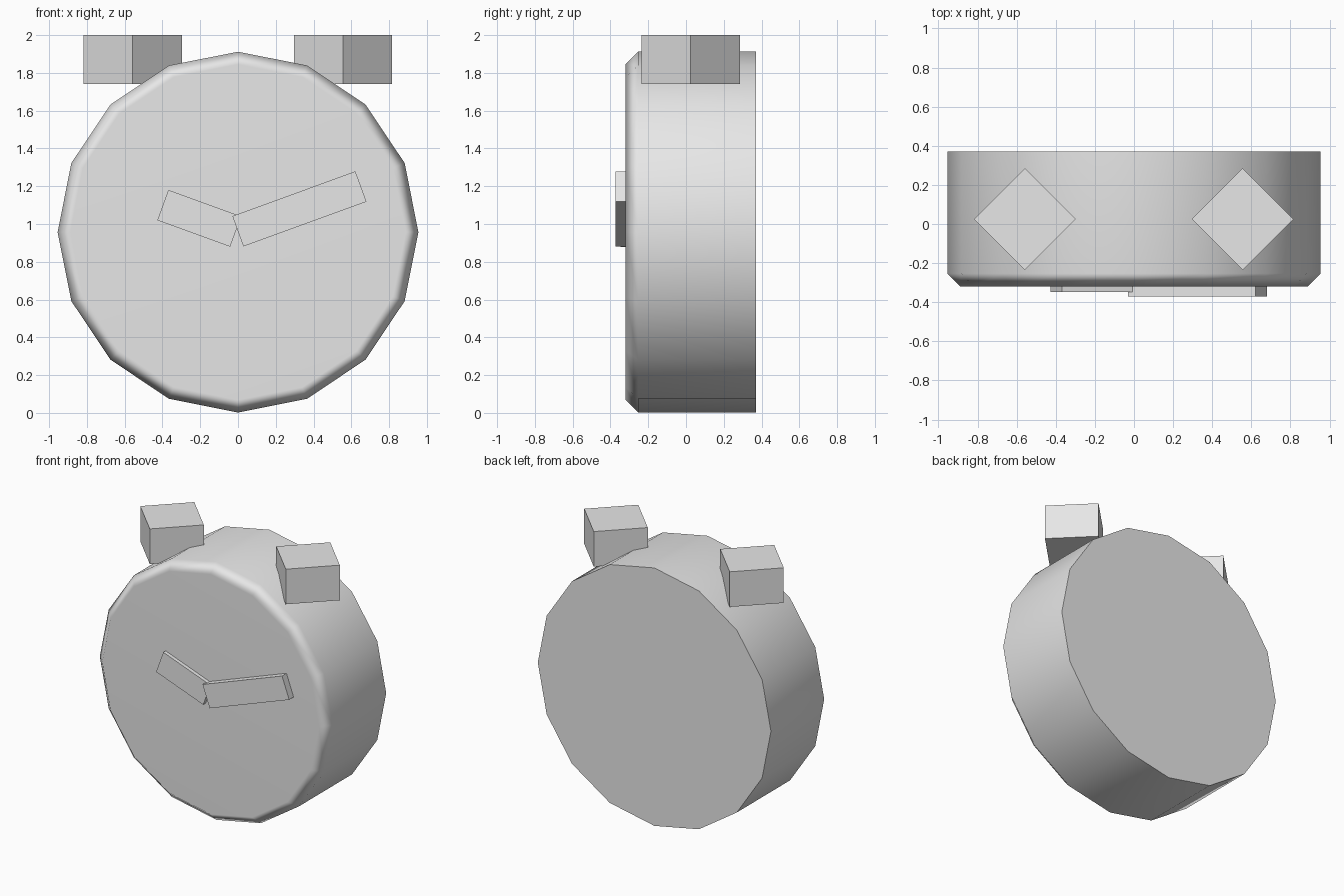
import bpy
import bmesh
from math import radians, cos, sin, tau

SIDES = 16
RADIUS = 0.955
BEVEL = 0.067
FRONT, BACK = -0.32, 0.37
CENTRE_Z = 0.957

cube = bpy.data.objects.get("Cube")
if cube:
    bpy.data.objects.remove(cube, do_unlink=True)

grey = bpy.data.materials.new("plain grey")
grey.use_nodes = True
colour = (0.8, 0.8, 0.8, 1)
grey.diffuse_color = colour
grey.node_tree.nodes["Principled BSDF"].inputs["Base Color"].default_value = colour


def box(name, centre, size, rotation):
    """Flat-faced box, turned by the given angles."""
    bpy.ops.mesh.primitive_cube_add(size=1, location=centre, rotation=rotation)
    obj = bpy.context.object
    obj.name = name
    obj.scale = size
    obj.data.materials.append(grey)
    return obj


# Clock body: sixteen-sided drum with a chamfered front rim
bm = bmesh.new()
rings = []
for y, r in ((BACK, RADIUS), (FRONT + BEVEL, RADIUS), (FRONT, RADIUS - BEVEL)):
    rings.append([bm.verts.new((r * cos(tau * i / SIDES), y, r * sin(tau * i / SIDES)))
                  for i in range(SIDES)])
for a, b in zip(rings, rings[1:]):
    for i in range(SIDES):
        j = (i + 1) % SIDES
        bm.faces.new((a[i], a[j], b[j], b[i]))
bm.faces.new(rings[0])
bm.faces.new(rings[-1])
bmesh.ops.recalc_face_normals(bm, faces=bm.faces)
mesh = bpy.data.meshes.new("clock_body")
bm.to_mesh(mesh)
bm.free()
body = bpy.data.objects.new("clock_body", mesh)
body.location.z = CENTRE_Z
bpy.context.collection.objects.link(body)
mesh.materials.append(grey)

# Smooth drum and rim, crisp back edge, flat dial
bpy.ops.object.select_all(action="DESELECT")
body.select_set(True)
bpy.context.view_layer.objects.active = body
bpy.ops.object.shade_smooth_by_angle(angle=radians(60))
weighted = body.modifiers.new("flat dial", "WEIGHTED_NORMAL")
weighted.keep_sharp = True

# Square bells on top, set corner to corner
for name, x in (("left_bell", 0.556), ("right_bell", -0.558)):
    box(name, (x, 0.025, 1.87), (0.368, 0.368, 0.26), (0, 0, radians(45)))

# Clock hands
hands = (("minute_hand", 0.325, 1.08, 0.693, -0.372, -20),
         ("hour_hand", -0.205, 1.03, 0.41, -0.348, 20))
for name, x, z, length, front, tilt in hands:
    depth = -0.3 - front
    box(name, (x, front + depth / 2, z), (length, depth, 0.171), (0, radians(tilt), 0))
